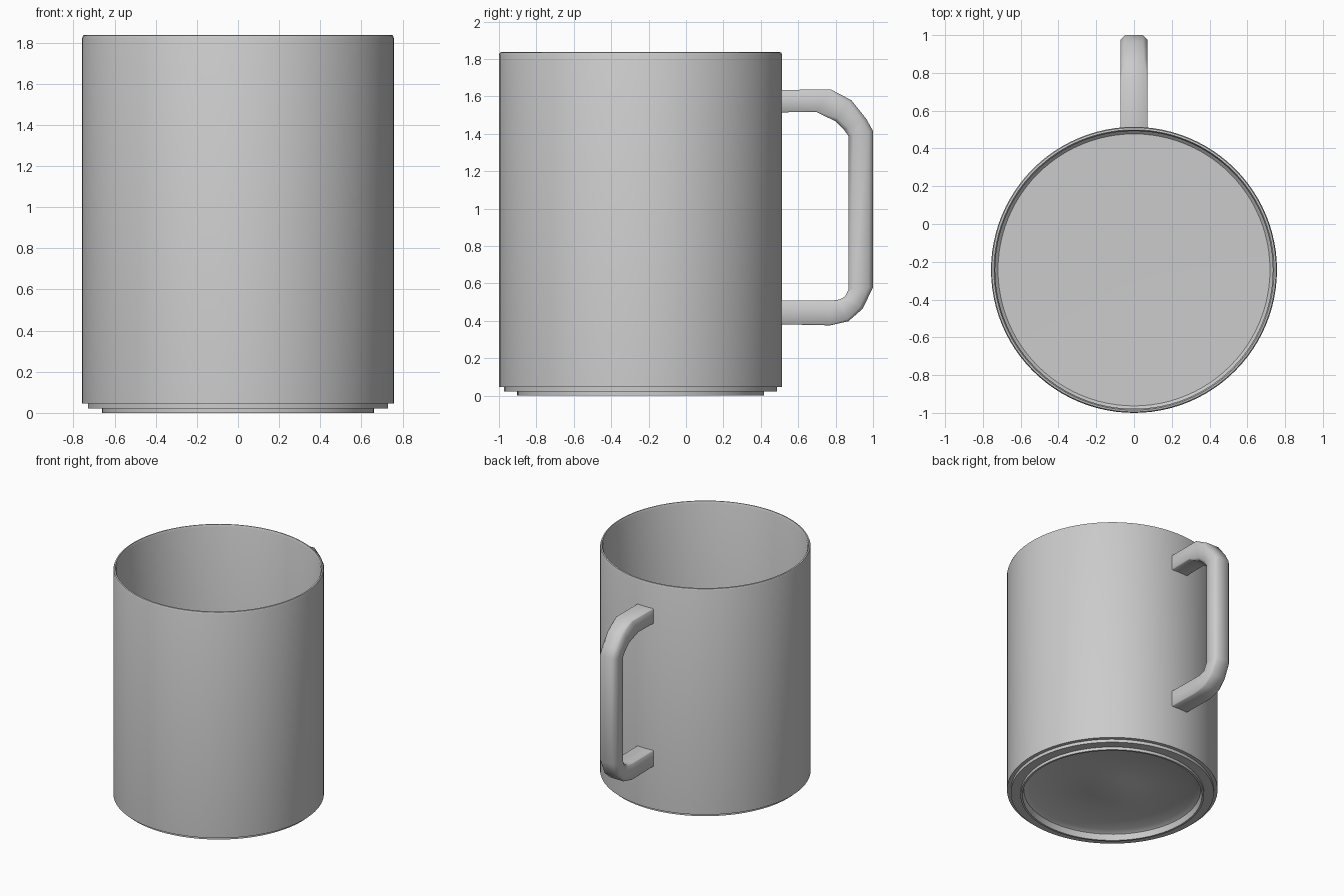
import bpy, bmesh
from math import cos, sin, pi, radians

if "Cube" in bpy.data.objects:
    bpy.data.objects.remove(bpy.data.objects["Cube"])

CENTRE_Y = -0.243
SIDES = 96


def finish(name, bm, angle):
    bmesh.ops.recalc_face_normals(bm, faces=bm.faces[:])
    mesh = bpy.data.meshes.new(name)
    bm.to_mesh(mesh)
    bm.free()
    obj = bpy.data.objects.new(name, mesh)
    bpy.context.collection.objects.link(obj)
    bpy.ops.object.select_all(action='DESELECT')
    obj.select_set(True)
    bpy.context.view_layer.objects.active = obj
    bpy.ops.object.shade_smooth_by_angle(angle=radians(angle))
    return obj


def skin(bm, rings):
    """Join successive vertex rings with quads and cap both ends."""
    loops = [[bm.verts.new(p) for p in ring] for ring in rings]
    n = len(loops[0])
    for a, b in zip(loops, loops[1:]):
        for i in range(n):
            j = (i + 1) % n
            bm.faces.new((a[i], a[j], b[j], b[i]))
    bm.faces.new(loops[0])
    bm.faces.new(loops[-1])


# Cup: one closed profile (radius, height), underside centre to inner floor
profile = [
    (0.15, 0.05), (0.19, 0.06), (0.60, 0.065), (0.635, 0.045), (0.645, 0.0),
    (0.66, 0.0), (0.66, 0.022), (0.73, 0.022), (0.73, 0.046), (0.757, 0.046),
    (0.757, 1.822), (0.752, 1.835), (0.742, 1.837), (0.735, 1.82),
    (0.735, 0.10), (0.72, 0.085), (0.155, 0.08),
]
bm = bmesh.new()
skin(bm, [[(r * cos(2 * pi * i / SIDES), CENTRE_Y + r * sin(2 * pi * i / SIDES), z)
           for i in range(SIDES)] for r, z in profile])
finish("cup", bm, 40)

# Handle: stations of outer (y, z), inner (y, z) and corner chamfer
stations = [
    ((0.503, 1.635), (0.503, 1.515), 0.004),
    ((0.775, 1.637), (0.696, 1.517), 0.006),
    ((0.884, 1.580), (0.800, 1.467), 0.020),
    ((0.964, 1.480), (0.845, 1.422), 0.025),
    ((1.000, 1.415), (0.870, 1.385), 0.025),
    ((1.000, 0.580), (0.870, 0.570), 0.025),
    ((0.945, 0.465), (0.850, 0.530), 0.020),
    ((0.868, 0.398), (0.820, 0.514), 0.012),
    ((0.770, 0.376), (0.775, 0.508), 0.006),
    ((0.503, 0.382), (0.503, 0.510), 0.004),
]
HALF = 0.072


def section(outer, inner, c):
    length = ((outer[0] - inner[0]) ** 2 + (outer[1] - inner[1]) ** 2) ** 0.5
    t = c / length
    shape = [(HALF - c, 0), (HALF, t), (HALF, 1 - t), (HALF - c, 1),
             (c - HALF, 1), (-HALF, 1 - t), (-HALF, t), (c - HALF, 0)]
    return [(x, outer[0] + (inner[0] - outer[0]) * s,
             outer[1] + (inner[1] - outer[1]) * s) for x, s in shape]


bm = bmesh.new()
skin(bm, [section(*s) for s in stations])
finish("handle", bm, 50)
